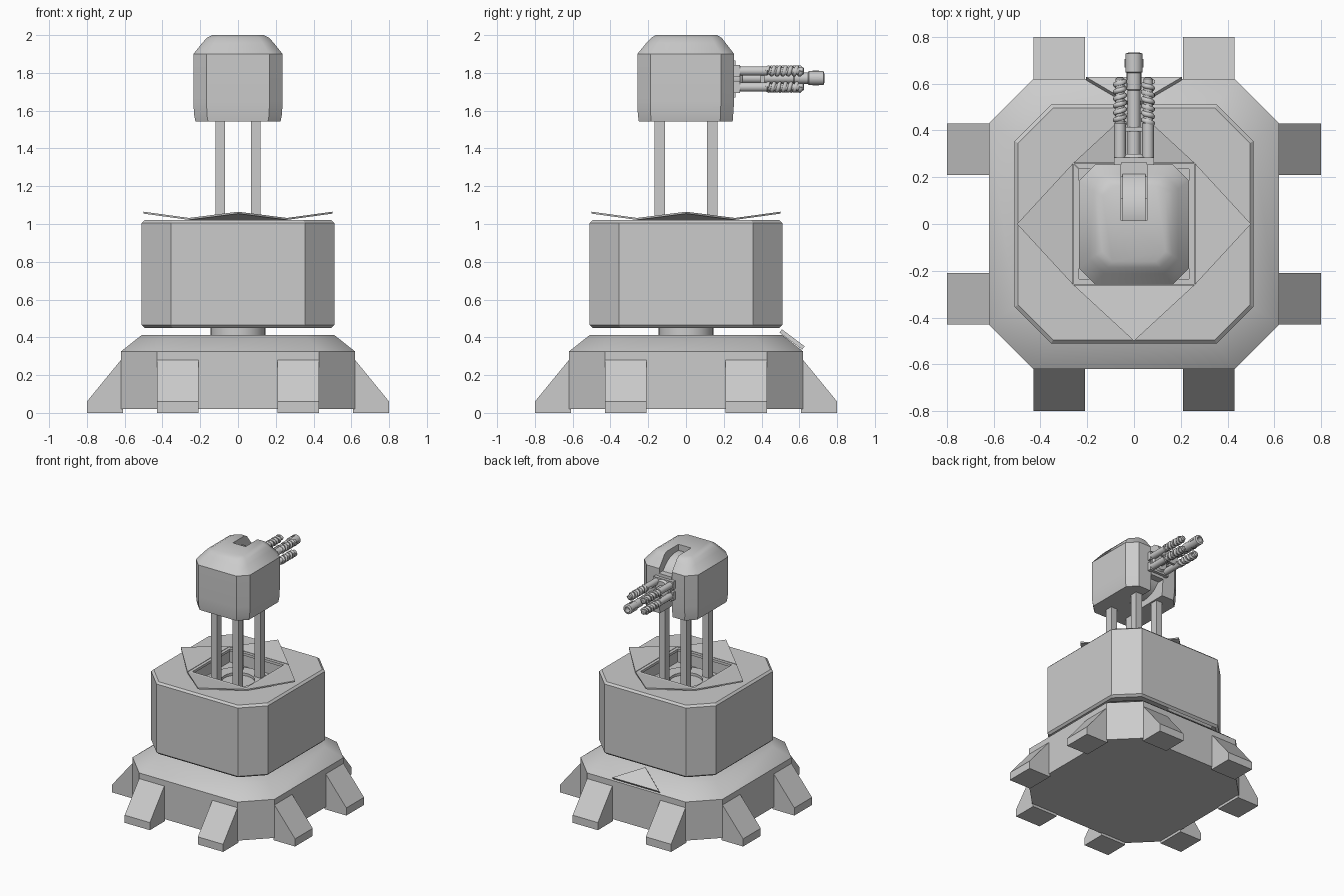
import bpy, bmesh, math
from mathutils import Vector, Matrix

if "Cube" in bpy.data.objects:
    bpy.data.objects.remove(bpy.data.objects["Cube"])

grey = bpy.data.materials.new("light_grey_metal")
grey.diffuse_color = (0.6, 0.6, 0.6, 1)
grey.use_nodes = True
grey.node_tree.nodes["Principled BSDF"].inputs["Base Color"].default_value = grey.diffuse_color


def finish(name, bm, smooth=None):
    bmesh.ops.recalc_face_normals(bm, faces=bm.faces[:])
    me = bpy.data.meshes.new(name)
    bm.to_mesh(me)
    bm.free()
    ob = bpy.data.objects.new(name, me)
    bpy.context.collection.objects.link(ob)
    me.materials.append(grey)
    if smooth:
        smooth_angle(ob, smooth)
    return ob


def smooth_angle(ob, deg):
    bpy.ops.object.select_all(action='DESELECT')
    bpy.context.view_layer.objects.active = ob
    ob.select_set(True)
    bpy.ops.object.shade_smooth_by_angle(angle=math.radians(deg))


def loft(name, rings, smooth=None, closed=False):
    """Skin equal-length point rings; cap the ends or close the loop."""
    bm = bmesh.new()
    vs = [[bm.verts.new(p) for p in r] for r in rings]
    n = len(vs[0])
    pairs = list(zip(vs, vs[1:])) + ([(vs[-1], vs[0])] if closed else [])
    for a, b in pairs:
        for i in range(n):
            j = (i + 1) % n
            bm.faces.new((a[i], a[j], b[j], b[i]))
    if not closed:
        bm.faces.new(vs[0])
        bm.faces.new(vs[-1])
    return finish(name, bm, smooth)


def octagon(h, y0, y1, c, z):
    """Rectangle with cut corners at height z."""
    return [(h - c, y0, z), (h, y0 + c, z), (h, y1 - c, z), (h - c, y1, z),
            (c - h, y1, z), (-h, y1 - c, z), (-h, y0 + c, z), (c - h, y0, z)]


def prism(name, pts, offset, turn=0):
    rot = Matrix.Rotation(math.radians(turn), 3, 'Z')
    a = [Vector(p) for p in pts]
    b = [p + Vector(offset) for p in a]
    return loft(name, [[rot @ p for p in a], [rot @ p for p in b]])


def box(name, x0, x1, y0, y1, z0, z1):
    return prism(name, [(x0, y0, z0), (x1, y0, z0), (x1, y1, z0), (x0, y1, z0)],
                 (0, 0, z1 - z0))


def lathe(name, profile, axis, centre, n=20, closed=False):
    """Revolve (radius, distance) profile about an axis."""
    c = Vector(centre)
    rings = []
    for r, d in profile:
        ring = []
        for i in range(n):
            t = 2 * math.pi * i / n
            u, v = r * math.cos(t), r * math.sin(t)
            p = {'X': (d, u, v), 'Y': (u, d, v), 'Z': (u, v, d)}[axis]
            ring.append(c + Vector(p))
        rings.append(ring)
    return loft(name, rings, 35, closed)


def cut(ob, cutter):
    m = ob.modifiers.new("cut", 'BOOLEAN')
    m.object = cutter
    m.operation = 'DIFFERENCE'
    m.solver = 'EXACT'
    bpy.context.view_layer.objects.active = ob
    bpy.ops.object.modifier_apply(modifier=m.name)
    bpy.data.objects.remove(cutter, do_unlink=True)


# Base and its eight feet
loft("base", [octagon(h, -h, h, c, z) for h, c, z in
              [(.62, .19, .02), (.62, .19, .325), (.51, .155, .412)]], 35)
for k in range(4):
    for x in (-.43, .21):
        prism("foot", [(x, -r, z) for r, z in
                       [(.61, 0), (.8, 0), (.8, .06), (.62, .28), (.61, .28)]],
              (.22, 0, 0), k * 90)

# Triangular plate lying on the back slope
prism("slope_plate", [(-.205, .615, .335), (.205, .615, .335), (0, .495, .425)],
      (.0, .013, .017))

# Swivel neck and main body with a square well
lathe("neck", [(.145, .40), (.145, .46)], 'Z', (0, 0, 0), 24)
body = loft("body", [octagon(h, -h, h, c, z) for h, c, z in
                     [(.495, .15, .45), (.51, .155, .465),
                      (.51, .155, 1.005), (.495, .15, 1.02)]])
cut(body, box("well_cutter", -.245, .245, -.245, .245, .92, 1.2))
lathe("well_ring", [(.12, .915), (.215, .915), (.215, .94), (.12, .94)], 'Z',
      (0, 0, 0), 24, True)

# Four open hatch flaps with hinge rims
for k in range(4):
    prism("hatch_flap", [(-.26, -.26, 1.022), (.26, -.26, 1.022), (0, -.5, 1.055)],
          (0, 0, .01), k * 90)
    prism("hatch_rim", [(-.258, -.258, 1.01), (.258, -.258, 1.01),
                        (.235, -.235, 1.01), (-.235, -.235, 1.01)],
          (0, 0, .02), k * 90)

# Four lift posts
for x in (-1, 1):
    for y in (-1, 1):
        cx, cy = x * .094, y * .139
        box("lift_post", cx - .026, cx + .026, cy - .029, cy + .029, .92, 1.6)

# Turret head with a gun slot
head = loft("head", [octagon(h, y0, y1, c, z) for h, y0, y1, c, z in
                     [(.225, -.25, .247, .066, 1.543),
                      (.233, -.255, .25, .068, 1.58),
                      (.236, -.258, .255, .07, 1.65),
                      (.236, -.258, .255, .07, 1.90),
                      (.19, -.21, .21, .06, 1.958),
                      (.165, -.185, .19, .052, 1.985),
                      (.135, -.16, .165, .042, 2.0)]])
cut(head, box("slot_cutter", -.055, .055, .015, .4, 1.5, 2.1))
smooth_angle(head, 35)

# Gun cradle: drum in the slot, mount plate and collar
GZ = 1.772
lathe("gun_drum", [(.185, -.05), (.185, .05)], 'X', (0, .055, GZ), 32)
box("gun_mount", -.055, .055, .2, .262, 1.67, 1.865)
lathe("gun_collar", [(.066, .24), (.066, .285), (.055, .3)], 'Y', (0, 0, GZ), 24)
for z in (1.81, 1.725):
    box("barrel_bracket", -.085, .085, .25, .285, z - .032, z + .032)
box("barrel_clamp", -.06, .06, .395, .415, 1.72, 1.815)

# Central barrel with a stepped muzzle and vents
lathe("main_barrel", [(.027, .25), (.027, .57), (.031, .575), (.031, .645),
                      (.037, .65), (.037, .728), (.022, .733), (.022, .69)],
      'Y', (0, 0, GZ))
for a in range(4):
    t = a * math.pi / 2
    x, z = .036 * math.cos(t), .036 * math.sin(t)
    box("muzzle_vent", x - .004, x + .004, .67, .705, GZ + z - .004, GZ + z + .004)

# Four side barrels wrapped in coils
for x in (-.06, .06):
    for z in (1.81, 1.725):
        lathe("side_barrel", [(.025, .25), (.025, .43), (.02, .435), (.02, .62),
                              (.012, .626)], 'Y', (x, 0, z), 14)
        cu = bpy.data.curves.new("barrel_coil", 'CURVE')
        cu.dimensions = '3D'
        cu.bevel_depth = .011
        cu.bevel_resolution = 1
        cu.use_fill_caps = True
        sp = cu.splines.new('POLY')
        n = 84
        sp.points.add(n)
        for i, p in enumerate(sp.points):
            t = i / n
            a = 2 * math.pi * 6 * t * (1 if x > 0 else -1)
            p.co = (x + .02 * math.cos(a), .43 + .18 * t, z + .02 * math.sin(a), 1)
        ob = bpy.data.objects.new("barrel_coil", cu)
        bpy.context.collection.objects.link(ob)
        cu.materials.append(grey)
        bpy.ops.object.select_all(action='DESELECT')
        bpy.context.view_layer.objects.active = ob
        ob.select_set(True)
        bpy.ops.object.convert(target='MESH')
        smooth_angle(bpy.context.view_layer.objects.active, 60)
